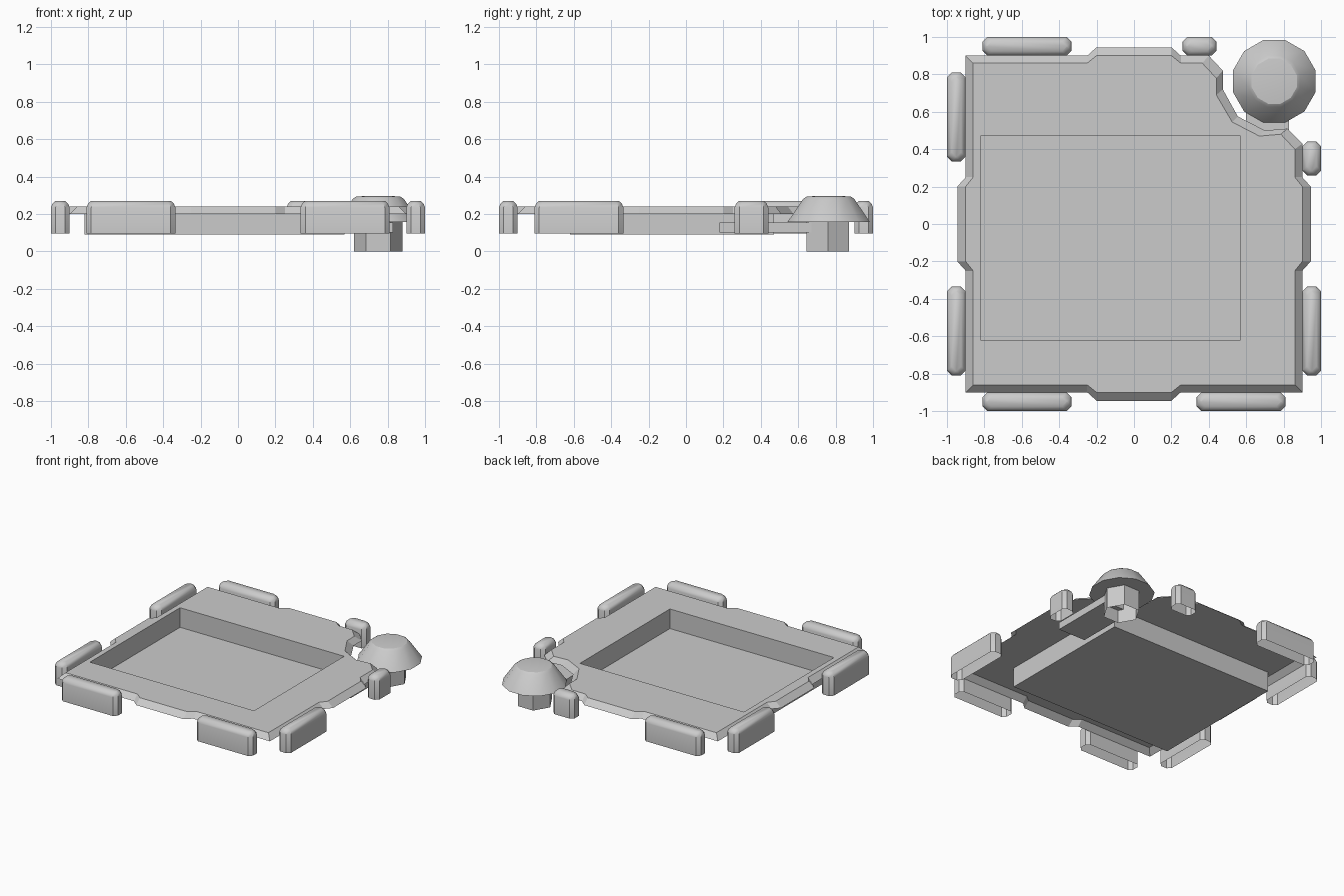
import bpy, bmesh, math
from mathutils import Vector

if "Cube" in bpy.data.objects:
    bpy.data.objects.remove(bpy.data.objects["Cube"])


def finish(name, bm, smooth=None):
    bmesh.ops.remove_doubles(bm, verts=bm.verts[:], dist=1e-5)
    bmesh.ops.recalc_face_normals(bm, faces=bm.faces[:])
    me = bpy.data.meshes.new(name)
    bm.to_mesh(me)
    bm.free()
    ob = bpy.data.objects.new(name, me)
    bpy.context.collection.objects.link(ob)
    if smooth:
        bpy.ops.object.select_all(action='DESELECT')
        ob.select_set(True)
        bpy.context.view_layer.objects.active = ob
        bpy.ops.object.shade_smooth_by_angle(angle=math.radians(smooth))
    return ob


def loft(bm, rings, cap_first=False, cap_last=False):
    loops = [[bm.verts.new(p) for p in r] for r in rings]
    n = len(loops[0])
    for a, b in zip(loops, loops[1:]):
        for i in range(n):
            j = (i + 1) % n
            bm.faces.new((a[i], a[j], b[j], b[i]))
    if cap_first:
        bm.faces.new(loops[0][::-1])
    if cap_last:
        bm.faces.new(loops[-1])
    return loops


def ngon(cx, cy, r, z, n, start=0.0):
    return [(cx + r * math.cos(start + math.tau * i / n),
             cy + r * math.sin(start + math.tau * i / n), z) for i in range(n)]


# Tray: sloped rim with side bulges, notched corner, and a sunken bed
def side(e, b, lo=-0.25, hi=0.25):
    return [(lo, -e), (-0.2, -b), (0.2, -b), (hi, -e)]


def outline(e, b, notch):
    front = side(e, b)
    right = [(-y, x) for x, y in front]
    back = [(-x, -y) for x, y in front]
    left = [(y, -x) for x, y in front]
    return ([(-e, -e)] + front + [(e, -e)] + right + notch
            + back + [(-e, e)] + left)


outer = outline(0.90, 0.945, [(0.90, 0.43), (0.82, 0.51), (0.70, 0.50), (0.555, 0.575),
                              (0.475, 0.72), (0.475, 0.82), (0.40, 0.90)])
inner = outline(0.86, 0.90, [(0.86, 0.40), (0.785, 0.48), (0.67, 0.47), (0.525, 0.545),
                             (0.44, 0.69), (0.44, 0.78), (0.365, 0.86)])
bm = bmesh.new()
rim = loft(bm, [[(x, y, 0.20) for x, y in outer], [(x, y, 0.24) for x, y in inner]])[1]
bed = [(-0.82, -0.62), (0.57, -0.62), (0.57, 0.47), (-0.82, 0.47)]
hole = loft(bm, [[(x, y, 0.09) for x, y in bed], [(x, y, 0.24) for x, y in bed]],
            cap_first=True)[1]
edges = []
for lp in (rim, hole):
    for i in range(len(lp)):
        edges.append(bm.edges.get((lp[i], lp[(i + 1) % len(lp)])))
bmesh.ops.triangle_fill(bm, edges=edges, use_beauty=True, normal=Vector((0, 0, 1)))
finish("tray", bm)


# Bumpers around the edge: chamfered pads, open underneath
def bumper(name, lo, hi, turn):
    def ring(inset, z):
        c = 0.025
        a, b, p, q = lo + inset, hi - inset, -1 + inset, -0.9 - inset
        pts = [(a + c, p), (b - c, p), (b, p + c), (b, q - c),
               (b - c, q), (a + c, q), (a, q - c), (a, p + c)]
        co, si = [(1, 0), (0, 1), (-1, 0), (0, -1)][turn]
        return [(x * co - y * si, x * si + y * co, z) for x, y in pts]
    bm = bmesh.new()
    loft(bm, [ring(0, 0.095), ring(0, 0.235), ring(0.008, 0.255), ring(0.024, 0.27)],
         cap_last=True)
    finish(name, bm, 40)


for turn, label in enumerate(("front", "right", "back", "left")):
    for k, (lo, hi) in enumerate(((-0.81, -0.335), (0.335, 0.81))):
        # the two pads beside the notch are short
        if (turn, k) == (1, 1):
            lo, hi = 0.26, 0.44
        elif (turn, k) == (2, 0):
            lo, hi = -0.44, -0.26
        bumper(f"{label}_bumper_{k + 1}", lo, hi, turn)

# Corner knob: twelve-sided cap on a six-sided stem
CX, CY = 0.75, 0.763
bm = bmesh.new()
loft(bm, [ngon(CX, CY, r, z, 12, math.pi / 12) for r, z in
          ((0.228, 0.157), (0.142, 0.28), (0.125, 0.292), (0.07, 0.297))],
     cap_first=True, cap_last=True)
finish("knob_cap", bm, 30)

bm = bmesh.new()
loft(bm, [ngon(CX, 0.758, 0.13, z, 6) for z in (0.0, 0.16)])
finish("knob_stem", bm)

# Arm that carries the knob from under the tray
bm = bmesh.new()
loft(bm, [[(0.60, 0.18, z), (0.83, 0.18, z), (0.83, 0.68, z), (0.60, 0.68, z)]
          for z in (0.10, 0.155)], cap_first=True, cap_last=True)
finish("knob_arm", bm)
